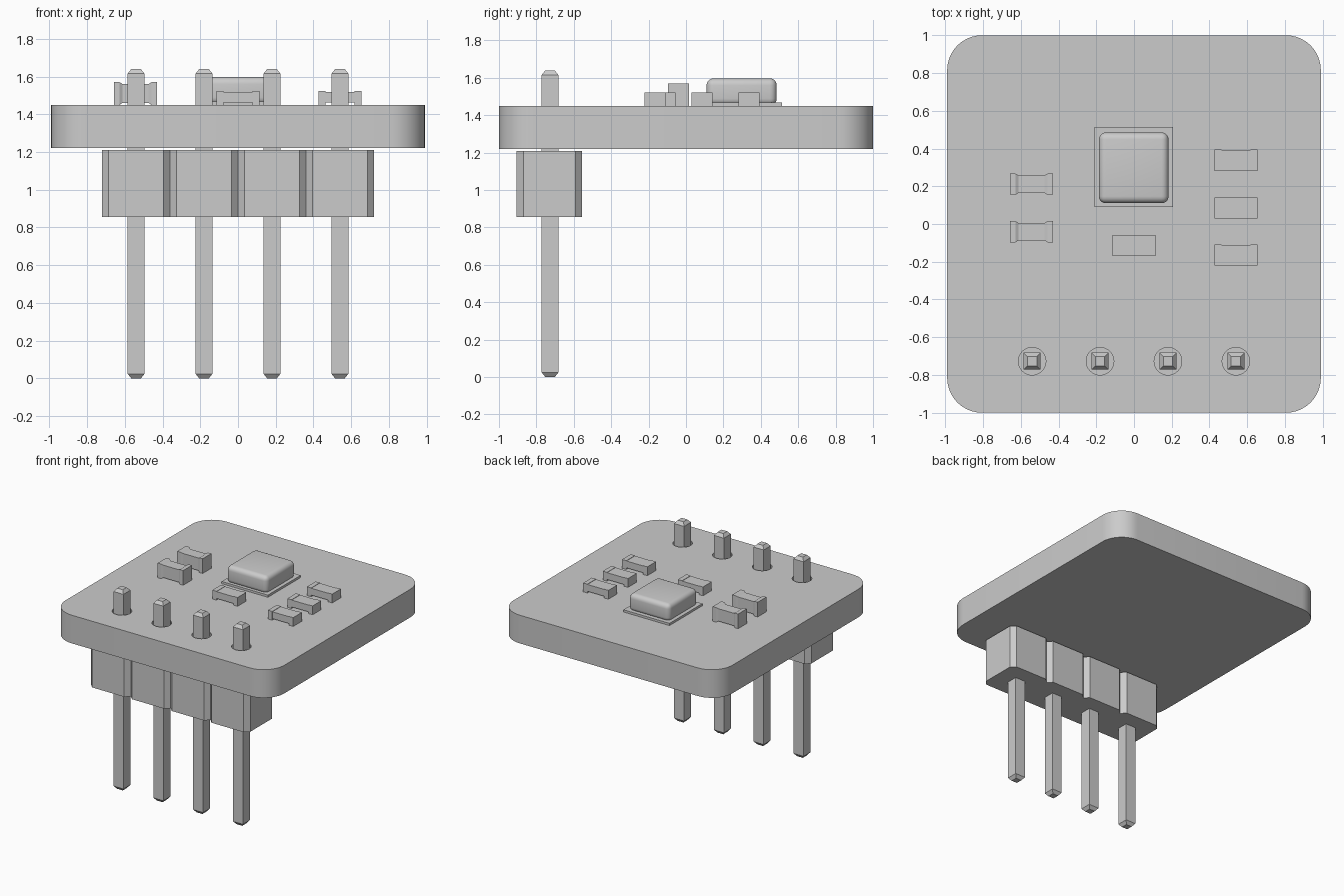
import bpy
import bmesh
import math

if "Cube" in bpy.data.objects:
    bpy.data.objects.remove(bpy.data.objects["Cube"], do_unlink=True)

grey = bpy.data.materials.new("plain_grey")
grey.use_nodes = True
colour = (0.6, 0.6, 0.6, 1)
grey.diffuse_color = colour
for node in grey.node_tree.nodes:
    if node.type == "BSDF_PRINCIPLED":
        node.inputs["Base Color"].default_value = colour


def finish(name, bm, smooth=False):
    """Turn a bmesh into a named, coloured object."""
    bmesh.ops.recalc_face_normals(bm, faces=bm.faces)
    mesh = bpy.data.meshes.new(name)
    bm.to_mesh(mesh)
    bm.free()
    mesh.materials.append(grey)
    obj = bpy.data.objects.new(name, mesh)
    bpy.context.collection.objects.link(obj)
    if smooth:
        smooth_object(obj)
    return obj


def smooth_object(obj):
    bpy.ops.object.select_all(action="DESELECT")
    obj.select_set(True)
    bpy.context.view_layer.objects.active = obj
    bpy.ops.object.shade_smooth_by_angle(angle=math.radians(35))


def add_box(bm, x, y, z):
    """Add a box given its (low, high) extents on each axis."""
    verts = bmesh.ops.create_cube(bm, size=1)["verts"]
    for v in verts:
        for i, (low, high) in enumerate((x, y, z)):
            v.co[i] = high if v.co[i] > 0 else low
    return verts


def bevel_upright(bm, width, segments):
    edges = [e for e in bm.edges
             if abs(e.verts[0].co.z - e.verts[1].co.z) > 0.01]
    bmesh.ops.bevel(bm, geom=edges, offset=width, segments=segments,
                    profile=0.5, affect="EDGES")


def loft(bm, sections, axis):
    """Join rectangles (position, a_low, a_high, b_low, b_high) along an axis."""
    rings = []
    for p, a0, a1, b0, b1 in sections:
        ring = []
        for a, b in ((a0, b0), (a1, b0), (a1, b1), (a0, b1)):
            ring.append(bm.verts.new((p, a, b) if axis == "x" else (a, b, p)))
        rings.append(ring)
    for low, high in zip(rings, rings[1:]):
        for i in range(4):
            j = (i + 1) % 4
            bm.faces.new((low[i], low[j], high[j], high[i]))
    bm.faces.new(rings[0])
    bm.faces.new(rings[-1])


TOP = 1.45
PIN_Y = -0.727
PIN_X = [-0.54 + 0.36 * i for i in range(4)]

# Board with rounded corners and drilled pin holes
bm = bmesh.new()
add_box(bm, (-0.99, 0.99), (-1, 1), (1.22, TOP))
bevel_upright(bm, 0.185, 10)
board = finish("board", bm)

bm = bmesh.new()
for x in PIN_X:
    drill = bmesh.ops.create_cone(bm, cap_ends=True, segments=32,
                                  radius1=0.073, radius2=0.073, depth=0.6)
    bmesh.ops.translate(bm, verts=drill["verts"], vec=(x, PIN_Y, 1.35))
cutter = finish("hole_cutter", bm)
cutter.hide_render = True
holes = board.modifiers.new("holes", "BOOLEAN")
holes.operation = "DIFFERENCE"
holes.solver = "EXACT"
holes.object = cutter
bpy.context.view_layer.objects.active = board
bpy.ops.object.modifier_apply(modifier=holes.name)
bpy.data.objects.remove(cutter, do_unlink=True)
smooth_object(board)

# Header blocks with chamfered corners, and square pins with tapered tips
for n, x in enumerate(PIN_X, 1):
    bm = bmesh.new()
    add_box(bm, (x - 0.18, x + 0.18), (-0.905, -0.555), (0.855, 1.21))
    bevel_upright(bm, 0.035, 1)
    finish(f"header_block_{n}", bm)

    bm = bmesh.new()
    sections = []
    for z, r in ((0, 0.025), (0.025, 0.045), (1.615, 0.045), (1.64, 0.025)):
        sections.append((z, x - r, x + r, PIN_Y - r, PIN_Y + r))
    loft(bm, sections, "z")
    finish(f"pin_{n}", bm)

# Sensor package: thin base and rounded lid
bm = bmesh.new()
add_box(bm, (-0.21, 0.207), (0.09, 0.513), (TOP, 1.468))
finish("sensor_base", bm)

bm = bmesh.new()
add_box(bm, (-0.186, 0.183), (0.11, 0.485), (1.452, 1.597))
bmesh.ops.bevel(bm, geom=bm.edges[:], offset=0.037, segments=5,
                profile=0.5, affect="EDGES")
finish("sensor_lid", bm, smooth=True)

# Resistors: two end caps with a slightly recessed body
resistors = [(0.54, 0.338), (0.54, 0.085), (0.54, -0.165), (0, -0.113)]
for n, (x, y) in enumerate(resistors, 1):
    bm = bmesh.new()
    for side in (-1, 1):
        ends = sorted((x + side * 0.114, x + side * 0.076))
        add_box(bm, ends, (y - 0.056, y + 0.056), (TOP, 1.522))
    add_box(bm, (x - 0.076, x + 0.076), (y - 0.055, y + 0.055), (1.463, 1.519))
    finish(f"resistor_{n}", bm)

# Capacitors: flared end caps around a narrower body
for n, y in enumerate((0.211, -0.041), 1):
    bm = bmesh.new()
    x = -0.543
    sections = []
    for dx, inset in ((-0.115, 0), (-0.085, 0), (-0.07, 0.009),
                      (0.07, 0.009), (0.085, 0), (0.115, 0)):
        r = 0.056 - inset
        sections.append((x + dx, y - r, y + r, TOP + inset, 1.57 - inset))
    loft(bm, sections, "x")
    finish(f"capacitor_{n}", bm)
